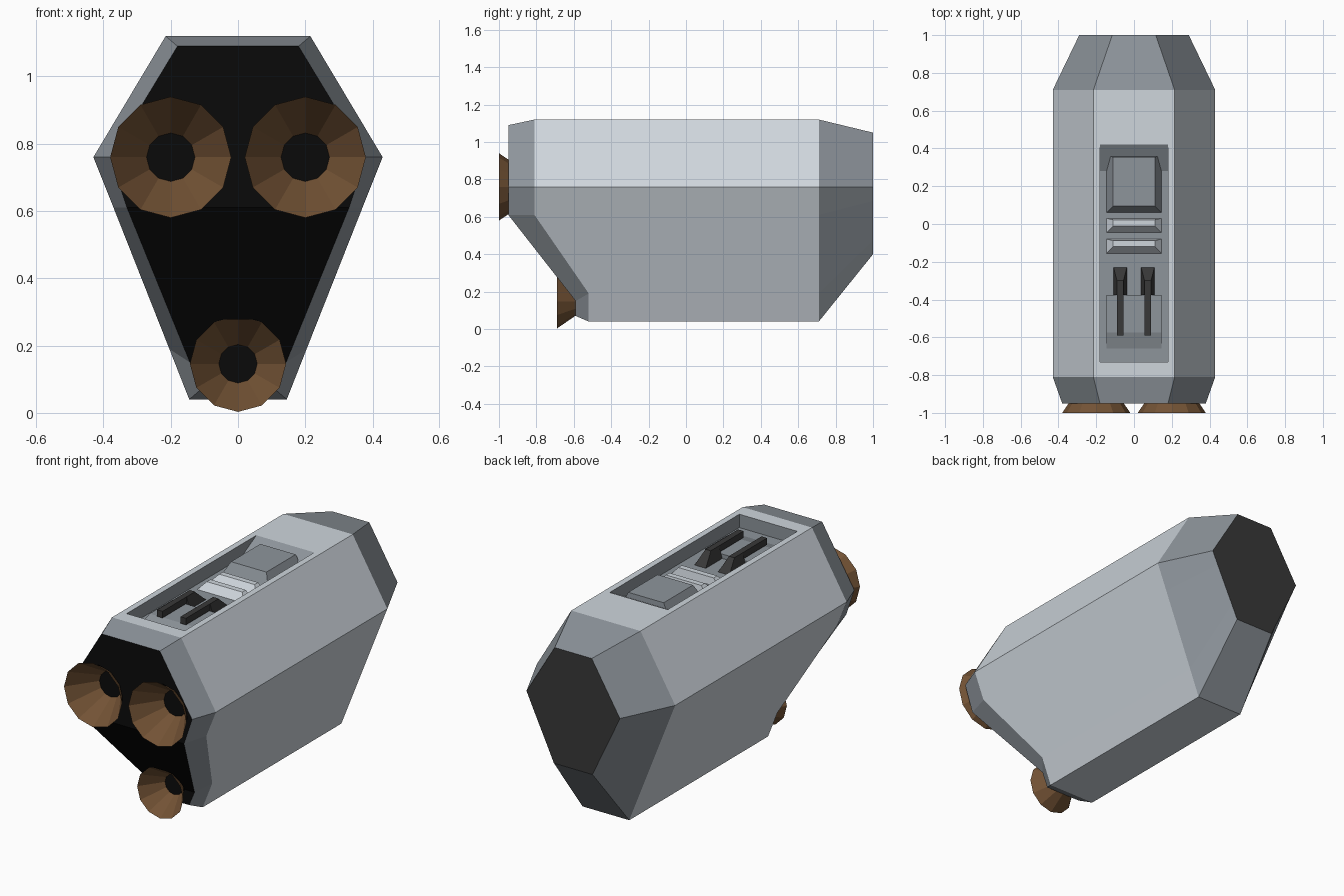
import bpy, bmesh, math

if "Cube" in bpy.data.objects:
    bpy.data.objects.remove(bpy.data.objects["Cube"])

LIGHT, GREY, DARK, BLACK, BROWN = range(5)
colours = [(0.62, 0.67, 0.72), (0.27, 0.3, 0.33), (0.04, 0.04, 0.04),
           (0.003, 0.003, 0.003), (0.17, 0.085, 0.035)]
palette = []
for label, c in zip(("light_hull", "grey_trim", "dark", "black", "copper"), colours):
    m = bpy.data.materials.new(label)
    m.diffuse_color = (*c, 1)
    m.use_nodes = True
    m.node_tree.nodes["Principled BSDF"].inputs["Base Color"].default_value = m.diffuse_color
    palette.append(m)


def loft(name, rings, bands, caps):
    """Join rings of equal size; bands and caps give palette indices (None = open)."""
    bm = bmesh.new()
    rs = [[bm.verts.new(p) for p in r] for r in rings]
    n = len(rings[0])
    for a, b, mat in zip(rs, rs[1:], bands):
        for i in range(n):
            j = (i + 1) % n
            bm.faces.new((a[i], a[j], b[j], b[i])).material_index = mat
    for r, mat in ((rs[0], caps[0]), (rs[-1], caps[1])):
        if mat is not None:
            for i in range(n // 2 - 1):
                f = bm.faces.new((r[i], r[i + 1], r[n - 2 - i], r[n - 1 - i]))
                f.material_index = mat
    bmesh.ops.recalc_face_normals(bm, faces=bm.faces)
    me = bpy.data.meshes.new(name)
    bm.to_mesh(me)
    bm.free()
    for m in palette:
        me.materials.append(m)
    ob = bpy.data.objects.new(name, me)
    bpy.context.collection.objects.link(ob)
    return ob


def rect(x, w, y0, y1, z):
    return [(x + w, y0, z), (x + w, y1, z), (x - w, y1, z), (x - w, y0, z)]


def block(name, low, high, mat):
    return loft(name, [rect(*low), rect(*high)], [mat], (mat, mat))


def circle(x, y, z, r):
    return [(x + r * math.sin(k * math.tau / 12), y, z + r * math.cos(k * math.tau / 12))
            for k in range(12)]


def mirrored(half):
    return half + [(-x, y, z) for x, y, z in reversed(half)]


def cut(target, cutter):
    mod = target.modifiers.new("cut", 'BOOLEAN')
    mod.operation = 'DIFFERENCE'
    mod.solver = 'EXACT'
    mod.object = cutter
    bpy.context.view_layer.objects.active = target
    bpy.ops.object.modifier_apply(modifier=mod.name)
    bpy.data.objects.remove(cutter)


# Hull: coffin-shaped section with a chamfered, undercut front and tapered rear
front = [(.18, -.95, 1.09), (.38, -.95, .76), (.33, -.95, .61), (.143, -.59, .15), (.11, -.59, .07)]
shoulder = [(.215, -.81, 1.12), (.43, -.81, .76), (.37, -.81, .61), (.204, -.52, .19), (.145, -.52, .04)]
back = [(x, .71, z) for x, y, z in shoulder]
tail = [(.115, 1, 1.05), (.29, 1, .76), (.255, 1, .685), (.155, 1, .475), (.12, 1, .40)]
hull = loft("hull", [mirrored(r) for r in (front, shoulder, back, tail)],
            [GREY, LIGHT, GREY], (BLACK, DARK))

# Recessed top bay with a ramp at the rear
FLOOR = 1.045
cut(hull, block("bay_cutter", (0, .18, -.73, .28, FLOOR), (0, .18, -.73, .56, 1.195), GREY))

# Flared nozzles sunk into the front
for name, x, y, z, r, depth in (("nozzle_right", .2, -1, .76, .18, .16),
                                ("nozzle_left", -.2, -1, .76, .18, .16),
                                ("nozzle_lower", 0, -.69, .146, .143, .125)):
    cutter = loft("nozzle_cutter", [circle(x, y, z, r + .003), circle(x, y + depth + .003, z, r * .4 + .003)],
                  [BLACK], (BLACK, BLACK))
    cut(hull, cutter)
    bell = loft(name, [circle(x, y, z, r), circle(x, y + depth, z, r * .4)],
                [BROWN], (None, BLACK))
    bell.data.flip_normals()

# Bay equipment: housing, two ribs, base plate
block("housing", (0, .145, .06, .36, FLOOR), (0, .11, .095, .355, 1.115), GREY)
for i, y in enumerate((0, -.11)):
    block(f"rib_{i + 1}", (0, .145, y - .045, y + .03, FLOOR), (0, .11, y - .01, y + .022, 1.085), LIGHT)
block("base_plate", (0, .145, -.66, -.375, FLOOR), (0, .145, -.575, -.375, 1.07), GREY)

# Pair of dark prongs with splayed feet
for side, x in (("right", .073), ("left", -.073)):
    block(f"prong_{side}", (x, .017, -.59, -.29, 1.075), (x, .017, -.59, -.3, 1.112), DARK)
    block(f"prong_foot_{side}", (x, .035, -.375, -.23, FLOOR), (x, .017, -.375, -.3, 1.11), DARK)
